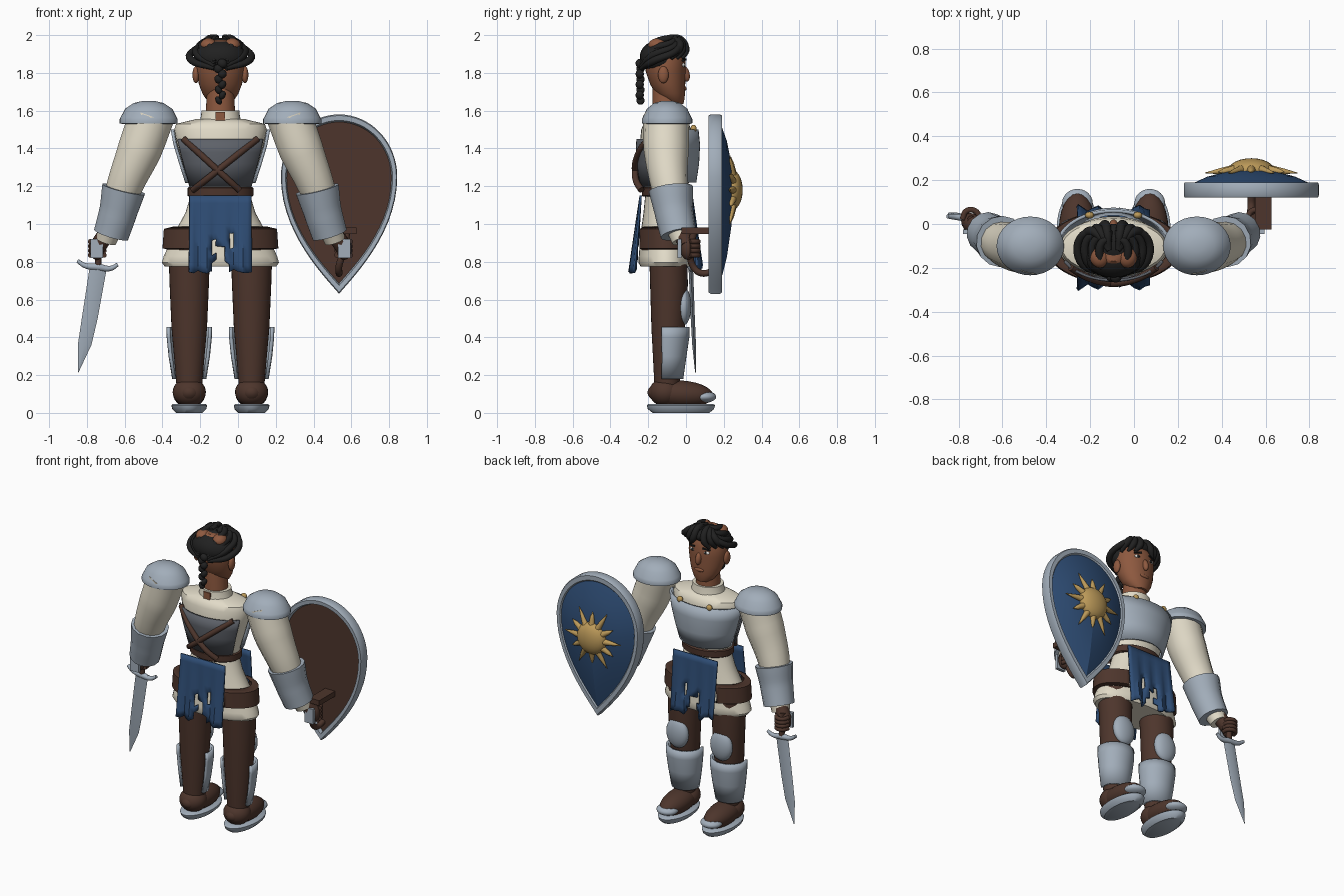
import bpy, bmesh, math, random
from mathutils import Vector

if "Cube" in bpy.data.objects:
    bpy.data.objects.remove(bpy.data.objects["Cube"])
random.seed(4)
CX, CY = -0.093, -0.105      # body axis
parts = []


def mat(name, r, g, b):
    m = bpy.data.materials.new(name)
    m.diffuse_color = (r, g, b, 1)
    m.use_nodes = True
    m.node_tree.nodes["Principled BSDF"].inputs["Base Color"].default_value = (r, g, b, 1)
    return m


STEEL = mat("steel", .36, .42, .49)
DARK = mat("dark steel", .11, .12, .14)
CREAM = mat("cream cloth", .76, .71, .58)
BROWN = mat("brown leather", .075, .036, .025)
BLUE = mat("blue cloth", .028, .075, .18)
GOLD = mat("gold", .5, .32, .1)
SKIN = mat("skin", .27, .1, .05)
HAIR = mat("black hair", .015, .015, .015)
WHITE = mat("eye white", .75, .75, .72)


def finish(name, bm, *mats, thick=0):
    bmesh.ops.recalc_face_normals(bm, faces=bm.faces)
    me = bpy.data.meshes.new(name)
    bm.to_mesh(me)
    bm.free()
    ob = bpy.data.objects.new(name, me)
    bpy.context.collection.objects.link(ob)
    for m in mats:
        me.materials.append(m)
    if thick:
        mod = ob.modifiers.new("thickness", "SOLIDIFY")
        mod.thickness, mod.offset = thick, 0
    parts.append(ob)
    return ob


def loft(name, rings, m, seg=32, a0=0, a1=360, thick=0):
    """Stack of level ellipses (x, y, z, rx, ry); a partial arc makes an open plate."""
    bm = bmesh.new()
    full = a1 - a0 >= 360
    n = seg if full else seg + 1
    rows = []
    for x, y, z, rx, ry in rings:
        angs = [math.radians(a0 + (a1 - a0) * i / seg) for i in range(n)]
        rows.append([bm.verts.new((x + rx * math.cos(a), y + ry * math.sin(a), z)) for a in angs])
    for p, q in zip(rows, rows[1:]):
        for i in range(seg):
            j = (i + 1) % n
            bm.faces.new((p[i], p[j], q[j], q[i]))
    if full:
        bm.faces.new(rows[0])
        bm.faces.new(rows[-1])
    return finish(name, bm, m, thick=thick)


def body(rings, grow=0, x=CX):
    return [(x, y, z, rx + grow, ry + grow) for z, rx, ry, y in rings]


def ball(name, loc, size, m, rot=(0, 0, 0)):
    bm = bmesh.new()
    bmesh.ops.create_uvsphere(bm, u_segments=24, v_segments=14, radius=1)
    bmesh.ops.scale(bm, vec=size, verts=bm.verts)
    ob = finish(name, bm, m)
    ob.location, ob.rotation_euler = loc, rot


def box(name, loc, size, m, rot=(0, 0, 0)):
    bm = bmesh.new()
    bmesh.ops.create_cube(bm, size=1)
    bmesh.ops.scale(bm, vec=size, verts=bm.verts)
    ob = finish(name, bm, m)
    ob.location, ob.rotation_euler = loc, rot


def tube(name, pts, radii, m):
    cu = bpy.data.curves.new(name, "CURVE")
    cu.dimensions, cu.bevel_depth, cu.bevel_resolution = "3D", 1, 5
    cu.use_fill_caps, cu.resolution_u = True, 6
    sp = cu.splines.new("BEZIER")
    sp.bezier_points.add(len(pts) - 1)
    for i, (bp, p) in enumerate(zip(sp.bezier_points, pts)):
        bp.co = p
        bp.radius = radii[i] if isinstance(radii, (list, tuple)) else radii
        bp.handle_left_type = bp.handle_right_type = "AUTO"
    cu.materials.append(m)
    ob = bpy.data.objects.new(name, cu)
    bpy.context.collection.objects.link(ob)
    bpy.ops.object.select_all(action="DESELECT")
    ob.select_set(True)
    bpy.context.view_layer.objects.active = ob
    bpy.ops.object.convert(target="MESH")
    parts.append(bpy.context.view_layer.objects.active)


# Torso, armour plates, skirt, belt
torso = [(1.14, .155, .11, CY), (1.22, .168, .12, CY), (1.32, .2, .135, CY), (1.42, .23, .14, CY),
         (1.5, .245, .132, CY), (1.53, .235, .12, CY), (1.555, .13, .09, CY)]
loft("shirt", body(torso), CREAM)
loft("breastplate", body([(z, rx, ry + .02, y) for z, rx, ry, y in torso[1:5]], .012), STEEL, a0=5, a1=175, thick=.015)
loft("back_plate", body([(1.2, .165, .12, CY), (1.32, .2, .138, CY), (1.38, .218, .142, CY),
                         (1.45, .235, .14, CY)], .012), DARK, a0=205, a1=335, thick=.012)
loft("collar", body([(1.53, .115, .1, CY), (1.57, .103, .092, CY), (1.6, .1, .088, CY)]), CREAM)
loft("tunic_skirt", body([(1.16, .155, .11, CY), (1.06, .185, .12, CY), (.95, .245, .135, CY), (.83, .3, .145, CY),
                          (.795, .31, .147, CY), (.775, .295, .135, CY)]), CREAM)
loft("belt", body([(1.145, .168, .122, CY), (1.15, .174, .128, CY), (1.19, .174, .13, CY), (1.195, .168, .122, CY)]), BROWN)
for s, x0, x1 in ((1, -.195, .1), (-1, -.195, .145)):
    pts = []
    for i in range(7):
        t = i / 6
        dx = s * (x0 + (x1 - x0) * t)
        z = 1.45 - .27 * t
        rx = .235 - .07 * t
        pts.append((CX + dx, CY - .165 * math.sqrt(max(.1, 1 - (dx / rx) ** 2)), z))
    tube("back_strap", pts, .017, BROWN)
box("nape_patch", (CX, -.199, 1.57), (.05, .009, .045), SKIN)


# Ragged split tabards, front and back
def tabard(name, ysign, ytop, ybot):
    bm = bmesh.new()
    cols, rows = 14, 10
    drop = [random.uniform(-.015, .03) for _ in range(cols + 1)]
    grid = []
    for r in range(rows + 1):
        t = r / rows
        row = []
        for c in range(cols + 1):
            u = c / cols * 2 - 1
            wave = .014 * math.cos(c * 1.6) * t + .012 * abs(u) * t
            row.append(bm.verts.new((CX + .165 * u, ytop + (ybot - ytop) * t + ysign * wave,
                                     1.15 - .4 * t + drop[c] * t * t)))
        grid.append(row)
    for r in range(rows):
        for c in range(cols):
            slit = c in (6, 7) and r >= 7
            tear = (c in (5, 8) and r > 8) or (c == 9 and r in (5, 6)) or (c == 5 and r in (6, 7))
            if not slit and not tear:
                bm.faces.new((grid[r][c], grid[r][c + 1], grid[r + 1][c + 1], grid[r + 1][c]))
    bmesh.ops.delete(bm, geom=[v for v in bm.verts if not v.link_faces], context="VERTS")
    finish(name, bm, BLUE, thick=.012)


tabard("back_tabard", -1, -.24, -.275)
tabard("front_tabard", 1, .03, .06)

# Head and face
loft("neck", body([(1.54, .08, .075, CY), (1.68, .073, .073, CY), (1.74, .07, .07, CY)]), SKIN)
loft("head", body([(1.635, .045, .035, -.05), (1.65, .068, .055, -.065), (1.69, .095, .078, -.083),
                   (1.74, .114, .093, -.097), (1.81, .128, .106, -.108), (1.88, .13, .11, -.112),
                   (1.94, .105, .092, -.117), (1.975, .05, .05, -.12)]), SKIN)
ball("nose", (CX, -.003, 1.795), (.019, .022, .042), SKIN, (.25, 0, 0))
ball("lips", (CX, -.007, 1.717), (.035, .01, .012), SKIN)
for s in (-1, 1):
    ball("ear", (CX + s * .13, -.12, 1.79), (.018, .028, .045), SKIN)
    ball("eye", (CX + s * .05, -.016, 1.842), (.023, .011, .011), WHITE)
    ball("pupil", (CX + s * .05, -.008, 1.842), (.009, .006, .01), HAIR)
    box("eyebrow", (CX + s * .052, -.013, 1.868), (.05, .02, .009), HAIR, (0, s * .15, s * -.3))

# Hair, bare patches, strands and braid
ball("hair_cap", (CX, -.137, 1.88), (.14, .108, .092), HAIR, (-.15, 0, 0))
ball("hair_top", (CX, -.09, 1.935), (.115, .09, .05), HAIR)
for s in (-1, 1):
    ball("bare_patch", (CX + s * .062, -.15, 1.945), (.045, .05, .038), SKIN)
    for k in range(4):
        w = .05 + .03 * k
        tube("hair_strand", [(CX + s * .01, -.07 + .01 * k, 1.985), (CX + s * w, -.08 + .01 * k, 1.985 - .022 * k),
                             (CX + s * (w + .01), -.17, 1.955 - .03 * k), (CX + s * .03, -.235, 1.86 - .012 * k)],
             [.012, .018, .02, .012], HAIR)
    for k in range(3):
        tube("fringe", [(CX + s * .02, -.12, 1.98), (CX + s * (.03 + .03 * k), -.035, 1.98 - .01 * k),
                        (CX + s * (.04 + .04 * k), -.003 - .018 * k, 1.925),
                        (CX + s * (.07 + .03 * k), -.02 - .03 * k, 1.875)], [.012, .02, .022, .01], HAIR)
for i in range(8):
    ball("braid_knot", (CX + .01 * (-1) ** i, -.245 + .004 * (i % 2), 1.85 - .028 * i),
         (.026 - .0015 * i, .022, .024), HAIR, (0, .5 * (-1) ** i, 0))

# Paired limbs
for s in (-1, 1):
    side = "left" if s > 0 else "right"

    def at(dx, y, z):
        return (CX + s * dx, y, z)

    X = CX + s * .165
    px = CX + s * .38
    loft(side + "_pauldron", body([(1.53, .14, .12, -.1), (1.533, .154, .133, -.1), (1.555, .154, .134, -.1),
                                   (1.565, .148, .128, -.1), (1.61, .125, .107, -.1), (1.64, .08, .07, -.1),
                                   (1.652, .03, .026, -.1)], x=px), STEEL)
    tube(side + "_sleeve", [at(.365, -.105, 1.57), at(.425, -.105, 1.4), at(.5, -.09, 1.22), at(.575, -.045, 1),
                            at(.605, -.02, .91)], [.124, .12, .1, .07, .055], CREAM)
    tube(side + "_bracer", [at(.512, -.08, 1.185), at(.54, -.065, 1.07), at(.578, -.04, .945)],
         [.118, .103, .096], STEEL)
    ball(side + "_fist", at(.655, .01, .87), (.04, .04, .06), BROWN)
    tube(side + "_wrist", [at(.61, -.015, .94), at(.65, .005, .88)], .045, BROWN)
    for i in range(4):
        z = .835 + .024 * i
        tube("finger", [at(.615, .01, z), at(.625, .055, z), at(.67, .06, z), at(.69, .02, z)], .013, BROWN)
    box(side + "_hand_plate", at(.655, -.035, .87), (.065, .02, .1), STEEL)
    ball(side + "_shoulder_stud", at(.11, .04, 1.505), (.02, .016, .02), GOLD)
    mid = 0 if s > 0 else 180
    loft(side + "_pouch", body([(.868, .265, .145, CY), (.875, .302, .163, CY), (.97, .295, .16, CY),
                                (.98, .25, .14, CY)]), BROWN, a0=mid - 58, a1=mid + 58, thick=.012)
    # Legs and feet
    loft(side + "_leg", body([(.12, .066, .066, -.1), (.2, .072, .07, -.1), (.45, .094, .088, -.095),
                              (.68, .104, .1, -.09), (.86, .11, .1, -.095)], x=X), BROWN)
    loft(side + "_greave", body([(.18, .083, .078, -.1), (.3, .102, .09, -.095), (.4, .112, .102, -.092),
                                 (.455, .113, .102, -.092)], x=X), STEEL, a0=-20, a1=200, thick=.015)
    ball(side + "_knee_guard", (X, -.012, .565), (.08, .04, .1), STEEL)
    ball(side + "_boot", (X, -.03, .1), (.085, .175, .072), BROWN, (-.06, 0, 0))
    ball(side + "_boot_heel", (X, -.11, .11), (.088, .085, .075), BROWN)
    ball(side + "_toe_cap", (X, .095, .085), (.07, .065, .032), STEEL)
    loft(side + "_sole", body([(0, .07, .15, -.027), (.02, .09, .175, -.027), (.04, .095, .181, -.027),
                               (.048, .085, .17, -.027)], x=X), STEEL)

# Sword
loft("sword_blade", [(-.738, .025, .78, .046, .012), (-.785, .036, .5, .042, .011), (-.812, .043, .36, .036, .01),
                     (-.846, .05, .215, .002, .002)], STEEL, seg=4)
tube("sword_guard", [(-.85, .035, .805), (-.81, .032, .78), (-.74, .028, .772), (-.675, .03, .765),
                     (-.637, .035, .785)], [.01, .014, .02, .014, .01], STEEL)
tube("sword_grip", [(-.74, .03, .78), (-.742, .02, .93)], .018, BROWN)

# Teardrop shield: leather back, steel rim, domed cloth-blue front
SX, SZ = .535, 1.18
bm = bmesh.new()
n = 64
loops = []
for k, y in ((.01, .145), (.9, .145), (.92, .122), (.985, .12), (1, .13), (1, .18), (.985, .19), (.91, .19),
             (.89, .182), (.65, .216), (.35, .24), (.01, .25)):
    loop = []
    for i in range(n):
        a = math.tau * i / n
        c, w = math.cos(a), abs(math.sin(a))
        x = math.copysign(.308 * (w if c > 0 else w ** 2.1), math.sin(a))
        z = 1.25 + (.33 if c > 0 else .62) * c
        loop.append(bm.verts.new((SX + k * x, y, SZ + k * (z - SZ))))
    loops.append(loop)
for r in range(len(loops) - 1):
    for i in range(n):
        j = (i + 1) % n
        f = bm.faces.new((loops[r][i], loops[r][j], loops[r + 1][j], loops[r + 1][i]))
        f.material_index = 0 if r < 1 else 1 if r < 8 else 2
bm.faces.new(loops[0])
bm.faces.new(loops[-1]).material_index = 2
finish("shield", bm, BROWN, STEEL, BLUE)
ball("sun_boss", (SX, .245, SZ), (.105, .055, .105), GOLD)
for i in range(12):
    a = math.tau * i / 12
    d = Vector((math.cos(a), -.12, math.sin(a)))
    c = Vector((SX, .258, SZ))
    tube("sun_ray", [c + d * .08, c + d * .14, c + d * (.21 if i % 2 == 0 else .175)], [.022, .014, .002], GOLD)
box("shield_arm_strap", (.59, .06, .965), (.075, .17, .035), BROWN)
tube("shield_grip", [(SX, .145, .75), (SX, .08, .74), (SX, .035, .78), (.565, .025, .87), (.575, .04, .95)], .018, BROWN)

# Smooth shading with crisp edges
bpy.ops.object.select_all(action="DESELECT")
for ob in parts:
    ob.select_set(True)
bpy.context.view_layer.objects.active = parts[0]
bpy.ops.object.shade_smooth_by_angle(angle=math.radians(40))
